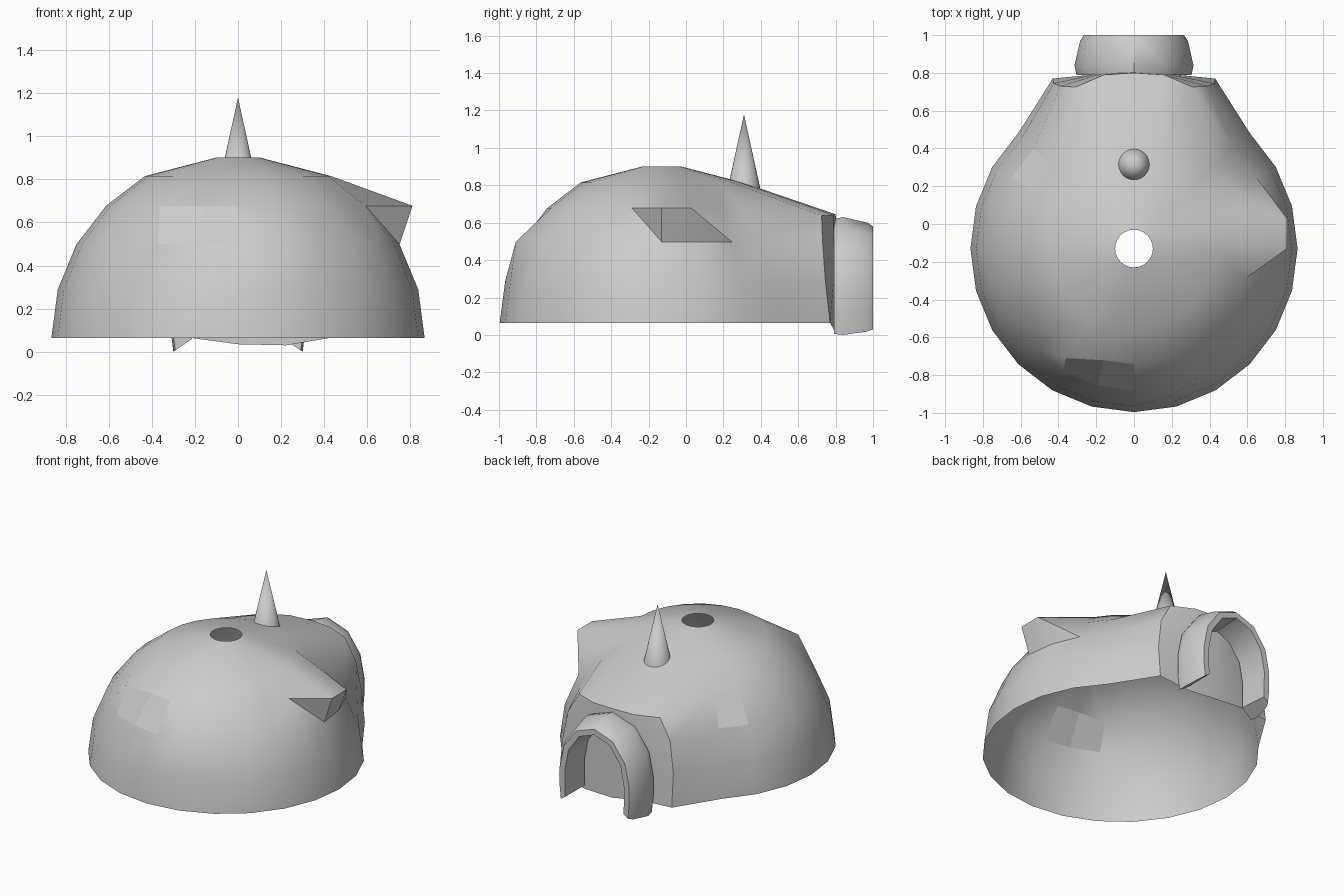
import bpy, bmesh, math
from mathutils import Vector

cube = bpy.data.objects.get("Cube")
if cube:
    bpy.data.objects.remove(cube, do_unlink=True)

GREY = (0.6, 0.6, 0.6, 1)
mat = bpy.data.materials.new("light_grey")
mat.use_nodes = True
mat.diffuse_color = GREY
mat.node_tree.nodes["Principled BSDF"].inputs["Base Color"].default_value = GREY


def finish(name, bm, angle, flat=()):
    """Turn a bmesh into a smooth shaded object; listed faces stay flat."""
    flat_ids = [f.index for f in flat]
    mesh = bpy.data.meshes.new(name)
    bm.to_mesh(mesh)
    bm.free()
    mesh.materials.append(mat)
    ob = bpy.data.objects.new(name, mesh)
    bpy.context.collection.objects.link(ob)
    bpy.ops.object.select_all(action='DESELECT')
    ob.select_set(True)
    bpy.context.view_layer.objects.active = ob
    bpy.ops.object.shade_smooth_by_angle(angle=math.radians(angle))
    for i in flat_ids:
        mesh.polygons[i].use_smooth = False
    return ob


# Dome shell: rings of a sphere with an open smoke hole
SEG, R, CY, BASE = 24, 0.866, -0.13, 0.065
BACK, FRONT = 6, 18
bm = bmesh.new()
rings = []
for k in range(6):
    a = math.radians(15 * k)
    r = 0.1 if k == 5 else R * math.cos(a)
    z = BASE + R * math.sin(a)
    rings.append([bm.verts.new((r * math.cos(math.tau * i / SEG),
                                CY + r * math.sin(math.tau * i / SEG), z))
                  for i in range(SEG)])

# Back wall: the rear columns are pulled out into a flat doorway
edge_x, edge_y = (0.43, 0.425, 0.39, 0.31), (0.77, 0.745, 0.73, 0.725)
for k in range(4):
    ring = rings[k]
    top = k == 3
    ring[BACK].co.y = 0.80 if top else 0.81
    for side in (-1, 1):
        mid, edge = ring[BACK - side], ring[BACK - 2 * side]
        mid.co.y = 0.79
        edge.co.x, edge.co.y = side * edge_x[k], edge_y[k]
        if top:
            mid.co.z, edge.co.z = 0.642, 0.637
    if top:
        ring[BACK].co.z = 0.645
rings[0][BACK].co.z = 0.035
rings[0][BACK - 1].co.z = 0.03

# Side ridge and uneven front bulges
for i in (0, 1):
    rings[3][i].co.x = 0.81
rings[3][FRONT - 2].co.xy = (-0.36, -0.71)
rings[2][FRONT + 1].co.xy = (0.2, -0.91)

panels = []
for k in range(5):
    for i in range(SEG):
        j = (i + 1) % SEG
        quad = [rings[k][i], rings[k][j], rings[k + 1][j], rings[k + 1][i]]
        if k == 2 and i == 1:  # split the ridge flank towards the back
            bm.faces.new((quad[0], quad[1], quad[3]))
            bm.faces.new((quad[1], quad[2], quad[3]))
            continue
        if k == 2 and i == SEG - 1:  # split the ridge flank at the front
            bm.faces.new((quad[0], quad[1], quad[3]))
            bm.faces.new((quad[1], quad[2], quad[3]))
            continue
        f = bm.faces.new(quad)
        if k == 2 and i in (9, FRONT - 2, FRONT - 1):
            panels.append(f)
bm.faces.index_update()
finish("dome", bm, 30, panels)

# Entrance arch: a bevelled section swept along an arch profile
half = [(0.30, 0.0), (0.315, 0.12), (0.315, 0.25), (0.28, 0.42), (0.17, 0.57)]
path = half + [(0, 0.63)] + [(-x, z) for x, z in reversed(half)]
section = [(0.01, 0.79), (0, 0.84), (0.03, 0.97), (0.05, 1.0), (0.09, 1.0), (0.1, 0.8)]
bm = bmesh.new()
loops = []
for n, (x, z) in enumerate(path):
    a, b = path[max(n - 1, 0)], path[min(n + 1, len(path) - 1)]
    t = Vector((b[0] - a[0], b[1] - a[1])).normalized()
    if n in (0, len(path) - 1):  # slanted feet
        t = Vector((-0.5, 0.87 if n == 0 else -0.87))
    loops.append([bm.verts.new((x - t.y * d, y, z + t.x * d * (-1 if t.x > 0 else 1)))
                  for d, y in section])
for p, q in zip(loops, loops[1:]):
    for i in range(len(section)):
        j = (i + 1) % len(section)
        bm.faces.new((p[i], p[j], q[j], q[i]))
bm.faces.new(loops[0])
bm.faces.new(loops[-1])
# Feet rise towards the inside
for loop in (loops[0], loops[-1]):
    for v, (d, y) in zip(loop, section):
        v.co.z = 0.6 * d
bmesh.ops.recalc_face_normals(bm, faces=bm.faces[:])
finish("entrance_arch", bm, 35)

# Roof spike
bm = bmesh.new()
bmesh.ops.create_cone(bm, cap_ends=False, segments=24, radius1=0.092, radius2=0, depth=0.42)
bmesh.ops.translate(bm, vec=(0, 0.31, 0.97), verts=bm.verts[:])
finish("roof_spike", bm, 40)
